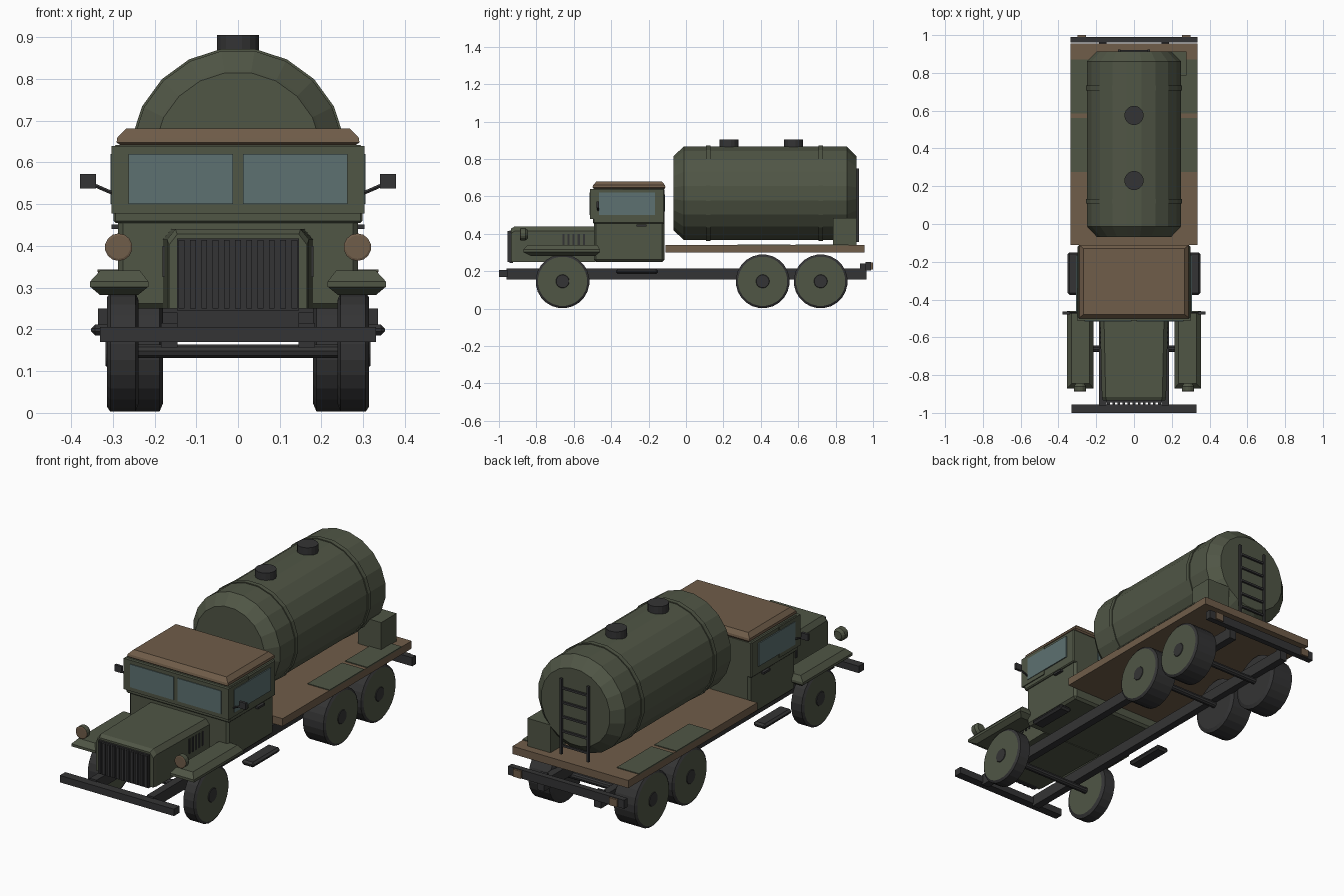
import bpy, bmesh, math
from mathutils import Vector, Matrix

if "Cube" in bpy.data.objects:
    bpy.data.objects.remove(bpy.data.objects["Cube"])


def material(name, rgb):
    m = bpy.data.materials.new(name)
    m.diffuse_color = (*rgb, 1)
    m.use_nodes = True
    m.node_tree.nodes["Principled BSDF"].inputs["Base Color"].default_value = m.diffuse_color
    return m


GREEN = material("olive green", (0.080, 0.092, 0.060))
BROWN = material("wood brown", (0.162, 0.109, 0.067))
DARK = material("dark rubber", (0.034, 0.034, 0.035))
GLASS = material("window glass", (0.110, 0.165, 0.165))


def finish(bm, name, *mats):
    bmesh.ops.recalc_face_normals(bm, faces=bm.faces)
    me = bpy.data.meshes.new(name)
    bm.to_mesh(me)
    bm.free()
    for m in mats:
        me.materials.append(m)
    ob = bpy.data.objects.new(name, me)
    bpy.context.collection.objects.link(ob)
    return ob


def box(name, mat, x, y, z, bevel=0.0):
    """Box from (min, max) ranges, optionally chamfered."""
    bm = bmesh.new()
    bmesh.ops.create_cube(bm, size=1)
    for v in bm.verts:
        v.co = Vector([(r[0] + r[1]) / 2 + c * (r[1] - r[0]) for r, c in zip((x, y, z), v.co)])
    if bevel:
        bmesh.ops.bevel(bm, geom=bm.edges[:], offset=bevel, segments=1, affect='EDGES')
    return finish(bm, name, mat)


def pair(name, mat, x, y, z, bevel=0.0):
    """The same box on the right and on the left."""
    box("right_" + name, mat, x, y, z, bevel)
    box("left_" + name, mat, (-x[1], -x[0]), y, z, bevel)


def stack(name, mat, layers):
    """Rectangles (x0, x1, y0, y1, z) joined upward into one solid."""
    bm = bmesh.new()
    rings = [[bm.verts.new(p) for p in ((a, c, z), (b, c, z), (b, d, z), (a, d, z))]
             for a, b, c, d, z in layers]
    for lo, hi in zip(rings, rings[1:]):
        for i in range(4):
            j = (i + 1) % 4
            bm.faces.new((lo[i], lo[j], hi[j], hi[i]))
    bm.faces.new(rings[0])
    bm.faces.new(rings[-1])
    return finish(bm, name, mat)


def lathe(name, mats, profile, axis, centre, sides, rule=None):
    """Solid of revolution from (distance, radius) points along an axis."""
    bm = bmesh.new()
    rot = Vector((0, 0, 1)).rotation_difference(Vector(axis)).to_matrix()
    rings = []
    for d, r in profile:
        ring = []
        for i in range(sides):
            a = math.tau * (i + 0.5) / sides
            ring.append(bm.verts.new(rot @ Vector((r * math.cos(a), r * math.sin(a), d)) + Vector(centre)))
        rings.append(ring)
    bands = [(bm.faces.new(rings[0]), 0)]
    for k in range(len(rings) - 1):
        for i in range(sides):
            j = (i + 1) % sides
            bands.append((bm.faces.new((rings[k][i], rings[k][j], rings[k + 1][j], rings[k + 1][i])), k + 1))
    bands.append((bm.faces.new(rings[-1]), len(rings)))
    if rule:
        for f, k in bands:
            f.material_index = rule(k)
    return finish(bm, name, *mats)


# chassis rails, bumpers and axles
pair("chassis_rail", DARK, (0.145, 0.185), (-0.96, 0.945), (0.157, 0.215))
box("front_bumper", DARK, (-0.33, 0.33), (-1.0, -0.955), (0.17, 0.206))
box("rear_bumper", DARK, (-0.335, 0.335), (0.96, 0.99), (0.205, 0.25))
pair("rear_bumper_bracket", DARK, (0.145, 0.185), (0.93, 0.965), (0.157, 0.24))
pair("tail_light", BROWN, (0.255, 0.3), (0.985, 1.0), (0.208, 0.247))
for n, y in (("front", -0.66), ("middle", 0.41), ("rear", 0.72)):
    lathe(n + "_axle", [DARK], [(-0.25, 0.017), (0.25, 0.017)], (1, 0, 0), (0, y, 0.148), 10)

# wheels: dark tread, green side plates, dark hub
for side, s in (("right", 1), ("left", -1)):
    for n, y, inner in (("front", -0.66, 0.238), ("middle", 0.41, 0.18), ("rear", 0.72, 0.18)):
        front = n == "front"
        prof = [(inner, 0.125), (inner + 0.008, 0.144), (0.306, 0.144), (0.314, 0.132), (0.314, 0.036), (0.317, 0.034)]

        def paint(k, front=front):
            return 1 if k == 4 or (front and k == 0) else 0
        lathe(f"{side}_{n}_wheel", [DARK, GREEN], prof, (s, 0, 0), (0, y, 0.146), 24, paint)

# wooden deck with green covers over the rear wheels
box("deck", BROWN, (-0.335, 0.335), (-0.11, 0.955), (0.3, 0.34))
for n, y in (("front", (0.275, 0.56)), ("rear", (0.585, 0.87))):
    pair(n + "_wheel_cover", GREEN, (0.21, 0.337), y, (0.337, 0.344))

# tank with straps, hatches, ladder and pump box
lathe("tank", [GREEN], [(-0.068, 0.2), (-0.06, 0.207), (-0.012, 0.253), (0.86, 0.253), (0.905, 0.207), (0.912, 0.2)],
      (0, 1, 0), (0, 0, 0.617), 20)
for n, y in (("front", 0.12), ("rear", 0.72)):
    lathe(n + "_tank_strap", [GREEN], [(-0.012, 0.258), (0.012, 0.258)], (0, 1, 0), (0, y, 0.617), 20)
for n, y in (("front", 0.23), ("rear", 0.575)):
    lathe(n + "_hatch", [DARK], [(0.85, 0.051), (0.905, 0.051)], (0, 0, 1), (0, y, 0), 16)
pair("ladder_rail", DARK, (0.072, 0.084), (0.912, 0.924), (0.355, 0.75))
for i in range(5):
    z = 0.395 + i * 0.075
    box(f"ladder_rung_{i + 1}", DARK, (-0.08, 0.08), (0.912, 0.922), (z, z + 0.011))
box("pump_box", GREEN, (0.145, 0.278), (0.785, 0.912), (0.34, 0.485))

# cab
box("cab_body", GREEN, (-0.288, 0.288), (-0.492, -0.115), (0.25, 0.475), 0.012)
box("cab_window_band", GREEN, (-0.298, 0.298), (-0.498, -0.115), (0.455, 0.642), 0.005)
box("windshield_frame", GREEN, (-0.303, 0.303), (-0.512, -0.34), (0.478, 0.639))
stack("cab_roof", BROWN, [(-0.28, 0.28, -0.49, -0.115, 0.64), (-0.291, 0.291, -0.5, -0.11, 0.648),
                          (-0.289, 0.289, -0.497, -0.112, 0.66), (-0.268, 0.268, -0.478, -0.13, 0.681)])
pair("windshield", GLASS, (0.012, 0.262), (-0.516, -0.51), (0.5, 0.62))
pair("side_window", GLASS, (0.3, 0.306), (-0.465, -0.165), (0.5, 0.62))
box("rear_window", GLASS, (-0.14, 0.14), (-0.117, -0.111), (0.52, 0.61))
pair("door_handle", DARK, (0.285, 0.303), (-0.265, -0.21), (0.44, 0.451))
pair("step", DARK, (0.28, 0.352), (-0.375, -0.15), (0.185, 0.212), 0.01)

# mirrors on slanted arms
pair("mirror", DARK, (0.34, 0.379), (-0.478, -0.464), (0.538, 0.572))
for side, s in (("right", 1), ("left", -1)):
    a, b = Vector((s * 0.295, -0.47, 0.53)), Vector((s * 0.35, -0.47, 0.548 - 0.0))
    a.z = 0.524
    lathe(side + "_mirror_arm", [DARK], [(0, 0.005), ((b - a).length, 0.005)], b - a, a, 6)

# hood with grille and louvres
bm = bmesh.new()
outline = [(-0.17, 0.25), (0.17, 0.25), (0.17, 0.415), (0.15, 0.44), (-0.15, 0.44), (-0.17, 0.415)]
rings = [[bm.verts.new((x * k, y, z if z < 0.3 else z - d)) for x, z in outline]
         for y, k, d in ((-0.935, 0.97, 0.012), (-0.915, 1.0, 0.0), (-0.485, 1.06, 0.0))]
for lo, hi in zip(rings, rings[1:]):
    for i in range(6):
        bm.faces.new((lo[i], lo[i - 1], hi[i - 1], hi[i]))
bm.faces.new(rings[0])
bm.faces.new(rings[-1])
finish(bm, "hood", GREEN)
box("grille", DARK, (-0.146, 0.146), (-0.945, -0.925), (0.245, 0.418))
for i in range(11):
    x = -0.135 + i * 0.027
    box(f"grille_bar_{i + 1}", DARK, (x - 0.007, x + 0.007), (-0.955, -0.94), (0.25, 0.414))
for i in range(5):
    y = -0.66 + i * 0.027
    pair(f"louvre_{i + 1}", DARK, (0.172, 0.181), (y, y + 0.011), (0.325, 0.4))

# front fenders and headlights
for side, s in (("right", 1), ("left", -1)):
    layers = [(0.24, 0.33, -0.83, -0.485, 0.282), (0.215, 0.354, -0.87, -0.46, 0.302),
              (0.215, 0.354, -0.87, -0.46, 0.315), (0.235, 0.33, -0.845, -0.475, 0.341)]
    stack(side + "_fender", GREEN, [(*sorted((s * a, s * b)), c, d, z) for a, b, c, d, z in layers])
    lathe(side + "_headlight", [GREEN, BROWN], [(0, 0.022), (0.014, 0.033), (0.04, 0.033), (0.042, 0.028)],
          (0, -1, 0), (s * 0.286, -0.845, 0.397), 14, lambda k: 1 if k >= 3 else 0)
